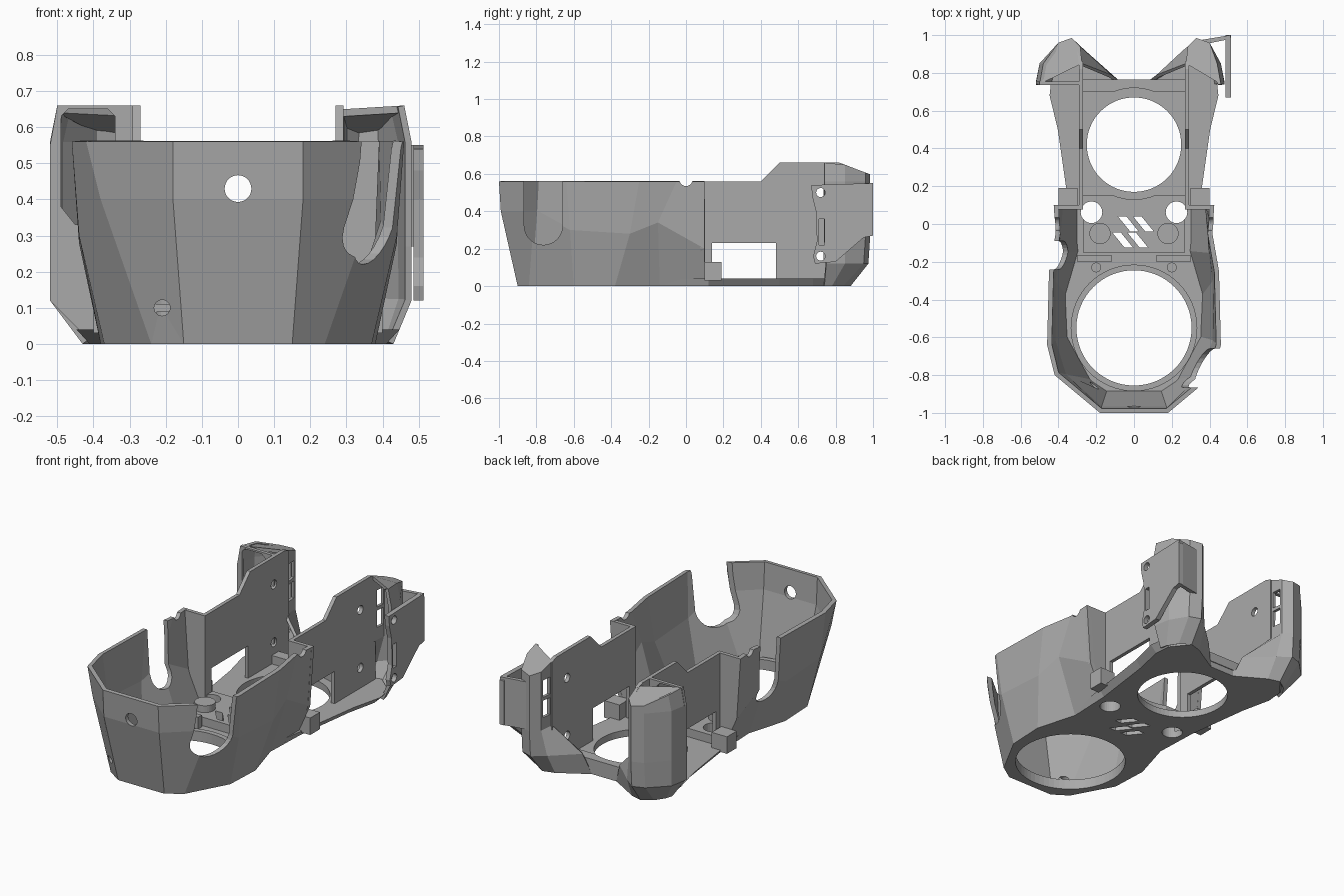
import bpy, bmesh
from math import pi, cos, sin
from mathutils import Matrix, Vector

old = bpy.data.objects.get("Cube")
if old:
    bpy.data.objects.remove(old, do_unlink=True)

grey = bpy.data.materials.new("plain grey")
grey.use_nodes = True
grey.diffuse_color = (0.4, 0.4, 0.4, 1)
grey.node_tree.nodes["Principled BSDF"].inputs["Base Color"].default_value = (0.4, 0.4, 0.4, 1)


def finish(bm, name):
    mesh = bpy.data.meshes.new(name)
    bm.to_mesh(mesh)
    bm.free()
    mesh.materials.append(grey)
    obj = bpy.data.objects.new(name, mesh)
    bpy.context.collection.objects.link(obj)
    return obj


def bake(obj):
    """Apply the modifiers on an object."""
    bpy.context.view_layer.update()
    deps = bpy.context.evaluated_depsgraph_get()
    mesh = bpy.data.meshes.new_from_object(obj.evaluated_get(deps))
    obj.modifiers.clear()
    obj.data = mesh


def cut(obj, *cutters):
    for c in cutters:
        mod = obj.modifiers.new("cut", 'BOOLEAN')
        mod.operation, mod.solver, mod.object = 'DIFFERENCE', 'EXACT', c
        c.hide_render = True
        bake(obj)
        bpy.data.objects.remove(c, do_unlink=True)


def prism(name, pts, lo, hi, axis='Z', top=None):
    """Closed profile extruded along an axis; X profiles are (y, z), Y are (x, z)."""
    place = {'X': lambda p, d: (d, p[0], p[1]),
             'Y': lambda p, d: (p[0], d, p[1]),
             'Z': lambda p, d: (p[0], p[1], d)}[axis]
    bm = bmesh.new()
    a = [bm.verts.new(place(p, lo)) for p in pts]
    b = [bm.verts.new(place(p, hi)) for p in (top or pts)]
    bm.faces.new(a)
    bm.faces.new(b)
    for i in range(len(a)):
        j = (i + 1) % len(a)
        bm.faces.new((a[i], a[j], b[j], b[i]))
    bmesh.ops.recalc_face_normals(bm, faces=bm.faces)
    return finish(bm, name)


def rect(x0, x1, y0, y1):
    return [(x0, y0), (x1, y0), (x1, y1), (x0, y1)]


def box(name, x0, x1, y0, y1, z0, z1):
    return prism(name, rect(x0, x1, y0, y1), z0, z1)


def circle(x, y, r, n=48):
    return [(x + r * cos(2 * pi * i / n), y + r * sin(2 * pi * i / n)) for i in range(n)]


def slot(y0, y1, z0, z1):
    """U shape with a round bottom."""
    r = (y1 - y0) / 2
    arc = [(y0 + r - r * cos(pi * i / 12), z0 + r - r * sin(pi * i / 12)) for i in range(13)]
    return arc + [(y1, z1), (y0, z1)]


def shell(name, rings, thick):
    """Skin between open rings of 3D points, thickened inwards."""
    bm = bmesh.new()
    rows = [[bm.verts.new(p) for p in r] for r in rings]
    for a, b in zip(rows, rows[1:]):
        for i in range(len(a) - 1):
            bm.faces.new((a[i], a[i + 1], b[i + 1], b[i]))
    obj = finish(bm, name)
    mod = obj.modifiers.new("wall", 'SOLIDIFY')
    mod.thickness, mod.offset = thick, -1
    bake(obj)
    return obj


def both(half):
    """Mirror a right half outline into a full one, left back to right back."""
    return [(-p[0],) + tuple(p[1:]) for p in reversed(half)] + list(half)


# Floor plate with two large openings, screw holes and vents
half = [(.15, -.9), (.24, -.84), (.37, -.6), (.38, -.38), (.31, -.14), (.32, .12),
        (.37, .5), (.41, .68), (.4, .78), (.32, .88), (.25, .86), (.08, .76)]
wide = [(x * 1.09 if .1 < y < .8 and x > .2 else x, y) for x, y in half]
floor = prism("floor_plate", both(half), 0, .04, top=both(wide))
bridge = box("centre_bridge", -.27, .27, -.15, .15, .035, .09)
front_ring = prism("front_ring", circle(0, -.55, .335, 64), .03, .06)
rear_bar = box("rear_bar", -.27, .27, .7, .765, .035, .09)


def opening(y, r):
    return prism("cutter", circle(0, y, r, 64), -.1, .3)


cut(floor, opening(-.55, .305), opening(.42, .25))
cut(front_ring, opening(-.55, .305))
cut(bridge, opening(.42, .29))
cut(rear_bar, opening(.42, .3))
for part in (floor, bridge):
    for s in (-1, 1):
        cut(part, prism("cutter", circle(s * .225, .062, .057, 32), -.1, .3))
    for cx, cy in ((-.03, 0), (.05, 0), (-.06, -.085), (.02, -.085)):
        vent = [(cx - .055, cy + .04), (cx - .01, cy + .04), (cx + .055, cy - .04), (cx + .01, cy - .04)]
        cut(part, prism("cutter", vent, -.1, .3))

# Front bowl: faceted wall that flares out and then stands upright
low = both([(.15, -.9, 0), (.24, -.84, 0), (.37, -.6, 0), (.38, -.38, 0), (.31, -.14, 0), (.31, .1, 0)])
mid = both([(.18, -.99, .4), (.38, -.81, .4), (.44, -.62, .3), (.44, -.3, .28), (.42, -.15, .34), (.4, .1, .2)])
top = both([(.18, -1, .56), (.42, -.8, .56), (.46, -.64, .56), (.45, -.25, .56), (.415, -.05, .56), (.425, .1, .56)])
bowl = shell("front_bowl", [low, mid, top], .025)
cut(bowl,
    prism("cutter", slot(-.865, -.66, .22, .7), .22, .7, 'X'),
    prism("cutter", slot(-.24, -.09, .2, .7), -.7, -.25, 'X'),
    prism("cutter", circle(0, .43, .037, 32), -1.2, -.8, 'Y'),
    prism("cutter", circle(-.21, .1, .022, 24), -1.2, -.7, 'Y'),
    prism("cutter", circle(0, .57, .035, 24), -.7, .7, 'X'))

for s, side in ((1, "left"), (-1, "right")):
    # Upright side wall with a window, and the step joining it to the bowl
    profile = [(.08, .02), (.08, .56), (.4, .56), (.5, .66), (.82, .66), (.86, .645), (.86, .02)]
    wall = prism(side + "_side_wall", profile, s * .27, s * .292, 'X')
    cut(wall, prism("cutter", rect(.14, .48, .04, .23), -.5, .5, 'X'))
    for z in (.5, .16):
        cut(wall, prism("cutter", circle(.72, z, .026, 24), -.5, .5, 'X'))
    step = [(.27, .03), (.32, .03), (.4, .2), (.424, .56), (.27, .56)]
    prism(side + "_step_panel", [(s * x, z) for x, z in step], .078, .1, 'Y')
    box(side + "_step_block", *sorted((s * .3, s * .4)), .1, .19, .03, .13)

    # Posts beside the centre bridge
    prism(side + "_large_post", circle(s * .18, -.05, .056, 32), .03, .13)
    prism(side + "_small_post", circle(s * .2, -.23, .026, 24), .03, .09)
    box(side + "_clip", *sorted((s * .12, s * .3)), -.2, -.165, .03, .11)

    # Rear tower skin, rising from the splayed floor
    reach = .48 if s > 0 else .52
    foot = [(.08, .76), (.25, .86), (.32, .88), (.38, .84), (.42, .78), (.43, .74)]
    knee = [(.12, .79), (.26, .92), (.33, .975), (.4, .95), (reach - .02, .85), (reach, .75)]
    body = [(.275, .85), (.285, .94), (.33, .985), (.4, .96), (reach - .02, .85), (reach, .74)]

    def crown(y):
        return .66 - max(0, y - .82) * .38

    rings = [[(s * x, y, 0) for x, y in foot], [(s * x, y, .12) for x, y in knee],
             [(s * x, y, .27) for x, y in body], [(s * x, y, .56) for x, y in body],
             [(s * (x - (.02 if x > .45 else 0)), y, crown(y)) for x, y in body]]
    if s > 0:
        rings = [r[::-1] for r in rings]
    tower = shell(side + "_rear_tower", rings, .018)
    for z in (.34, .46):
        cut(tower, box("cutter", *sorted((s * .2, s * .32)), .87, .925, z, z + .1))

    # Sloping tower cap
    bm = bmesh.new()
    verts = [bm.verts.new(p) for p in rings[-1]]
    verts += [bm.verts.new((v.co.x, v.co.y, v.co.z - .02)) for v in verts]
    n = len(verts) // 2
    bm.faces.new(verts[:n])
    bm.faces.new(verts[n:])
    for i in range(n):
        j = (i + 1) % n
        bm.faces.new((verts[i], verts[j], verts[n + j], verts[n + i]))
    bmesh.ops.recalc_face_normals(bm, faces=bm.faces)
    finish(bm, side + "_tower_cap")

# Framed opening on the right tower
frame = prism("right_tower_frame", [(-.44, .04), (-.52, .12), (-.52, .55), (-.5, .66), (-.28, .66), (-.28, .04)],
              .735, .755, 'Y')
cut(frame, prism("cutter", [(-.49, .38), (-.49, .63), (-.47, .65), (-.36, .65), (-.34, .63), (-.34, .33), (-.45, .33)],
                 .6, .9, 'Y'))

# Wavy mounting plate on the left tower
wave = [(.67, .54), (.985, .55), (1, .53), (1, .27), (.95, .26), (.8, .13), (.69, .12), (.68, .16),
        (.7, .24), (.695, .4), (.675, .48)]
plate = prism("left_mount_plate", wave, .485, .513, 'X')
for z in (.5, .16):
    cut(plate, prism("cutter", circle(.72, z, .024, 24), .3, .7, 'X'))
cut(plate, prism("cutter", rect(.71, .74, .22, .36), .3, .7, 'X'))
prism("left_plate_bracket", [(.39, .955), (.51, .98), (.51, 1), (.36, .975)], .27, .55)

for obj in bpy.context.scene.objects:
    if obj.type == 'MESH' and grey.name in obj.data.materials:
        for poly in obj.data.polygons:
            poly.use_smooth = False
